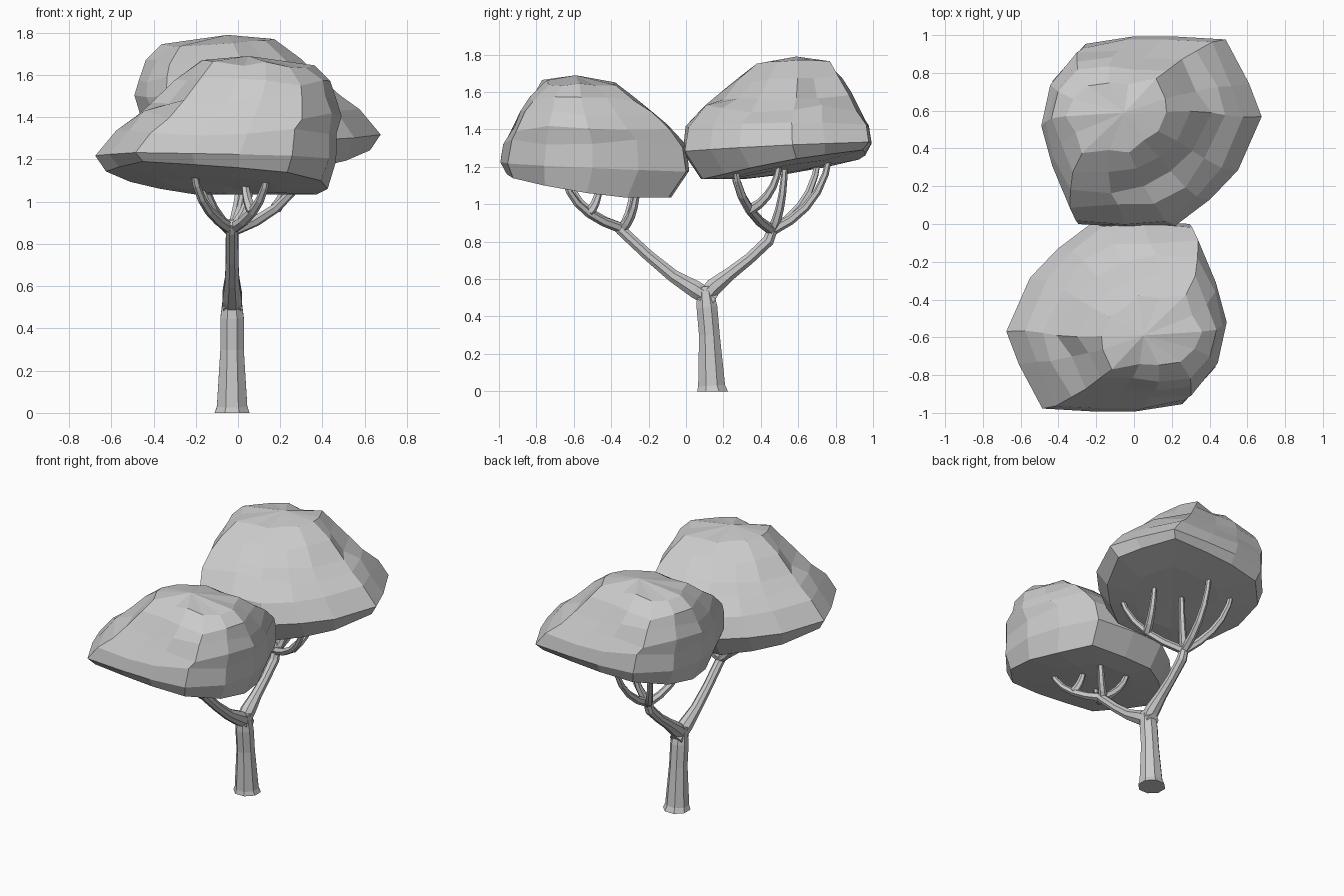
import bpy, bmesh, math, random
from mathutils import Vector, Matrix

if "Cube" in bpy.data.objects:
    bpy.data.objects.remove(bpy.data.objects["Cube"])

# Crown plan: radii at equal angles around its middle
RADII = [.57, .57, .64, .53, .52, .475, .495, .575, .56, .61, .505, .505, .58, .595]
# Crown levels: height, centre x, centre y, x scale, y scale
LEVELS = [(1.085, -.1, -.5, .5, .5), (1.095, -.1, -.53, .92, .87), (1.205, -.105, -.5, 1, 1),
          (1.325, -.06, -.5, .94, .98), (1.41, -.01, -.52, .85, .84), (1.48, .03, -.54, .75, .7),
          (1.57, .06, -.56, .63, .54), (1.65, .08, -.57, .48, .38)]


def finish(bm, name):
    bmesh.ops.recalc_face_normals(bm, faces=bm.faces)
    me = bpy.data.meshes.new(name)
    bm.to_mesh(me)
    bm.free()
    bpy.context.collection.objects.link(bpy.data.objects.new(name, me))


def skin_rings(bm, rings):
    n = len(rings[0])
    for a, b in zip(rings, rings[1:]):
        for i in range(n):
            j = (i + 1) % n
            bm.faces.new((a[i], a[j], b[j], b[i]))


def crown(name, turn, lift):
    random.seed(9)
    bm = bmesh.new()
    n = len(RADII)
    rings = []
    for z, cx, cy, sx, sy in LEVELS:
        jit = .022 if z > 1.3 else 0
        tilt = min(1, max(0, (1.24 - z) / .13))  # the underside slopes
        ring = []
        for i, r in enumerate(RADII):
            a = 2 * math.pi * i / n + (.12 if i == 7 else 0)
            k = 1.8 * random.uniform(-jit, jit if z > 1.35 else 0)
            x = cx + r * math.cos(a) * (sx + k)
            y = cy + r * math.sin(a) * (sy + k)
            dz = random.uniform(-jit, jit) - tilt * (.167 * (y + .52) + .07 * (x + .1))
            ring.append(bm.verts.new((x, y, max(z + dz, 1.035))))
        rings.append(ring)
    skin_rings(bm, rings)
    low = bm.verts.new((-.1, -.5, 1.085))
    top = bm.verts.new((.05, -.59, 1.69))
    for ring, tip in ((rings[0], low), (rings[-1], top)):
        for i in range(n):
            bm.faces.new((ring[i], ring[(i + 1) % n], tip))
    bm.transform(Matrix.Translation((0, 0, lift)) @ Matrix.Rotation(turn, 4, 'Z'))
    finish(bm, name)


def limb(name, pts, radii, sides=8):
    """Tapered tube through the points."""
    bm = bmesh.new()
    rings = []
    u = Vector((1, 0, 0))
    for i, p in enumerate(pts):
        d = (pts[min(i + 1, len(pts) - 1)] - pts[max(i - 1, 0)]).normalized()
        u = (u - d * u.dot(d)).normalized()
        v = d.cross(u)
        ring = []
        for s in range(sides):
            a = 2 * math.pi * (s + .5) / sides
            ring.append(bm.verts.new(p + (u * math.cos(a) + v * math.sin(a)) * radii[i]))
        rings.append(ring)
    skin_rings(bm, rings)
    bm.faces.new(rings[0])
    bm.faces.new(rings[-1])
    # keep the foot flat on the ground
    for vert in bm.verts:
        if vert.co.z < .02:
            vert.co.z = 0
    finish(bm, name)


def upright(name, profile):
    """Trunk or bough lying in the side plane, from (y, z, radius)."""
    limb(name, [Vector((-.028, y, z)) for y, z, r in profile], [r for y, z, r in profile])


def twig(name, start, end):
    """Thin branch that sweeps outward, then turns up into the crown."""
    elbow = start.lerp(end, .88)
    elbow.z = start.z + .3 * (end.z - start.z)
    pts = [start.lerp(elbow, t / 5).lerp(elbow.lerp(end, t / 5), t / 5) for t in range(6)]
    limb(name, pts, [.028 - .0025 * t for t in range(6)], 6)
    return pts[2]


# Crowns: the same shape turned half way round and raised
crown("front_crown", 0, 0)
crown("back_crown", math.pi, .1)

# Trunk and its two main boughs
upright("trunk", [(.142, 0, .09), (.137, .03, .078), (.125, .3, .06), (.112, .45, .06), (.1, .56, .045)])
upright("front_bough", [(.15, .48, .045), (.05, .545, .05), (-.07, .618, .037), (-.2, .725, .032),
                        (-.35, .865, .031), (-.39, .9, .018)])
upright("back_bough", [(.08, .48, .045), (.15, .56, .05), (.24, .632, .037), (.34, .71, .032),
                       (.44, .805, .034), (.48, .91, .026)])

# Thin branches; the last of each list splits off the first one
FORKS = {
    "front": (Vector((-.03, -.34, .87)),
              [(.14, -.65, 1.14), (-.21, -.63, 1.15), (-.19, -.28, 1.13), (.06, -.26, 1.1), (.03, -.46, 1.13)]),
    "back": (Vector((-.03, .46, .86)),
             [(.33, .26, 1.22), (.02, .77, 1.27), (-.22, .71, 1.26), (-.18, .25, 1.22), (.05, .53, 1.24), (.25, .5, 1.22)]),
}
for side, (fork, ends) in FORKS.items():
    for i, end in enumerate(ends):
        start = first if i == len(ends) - 1 else fork
        split = twig(f"{side}_branch_{i + 1}", start, Vector(end))
        if i == 0:
            first = split
